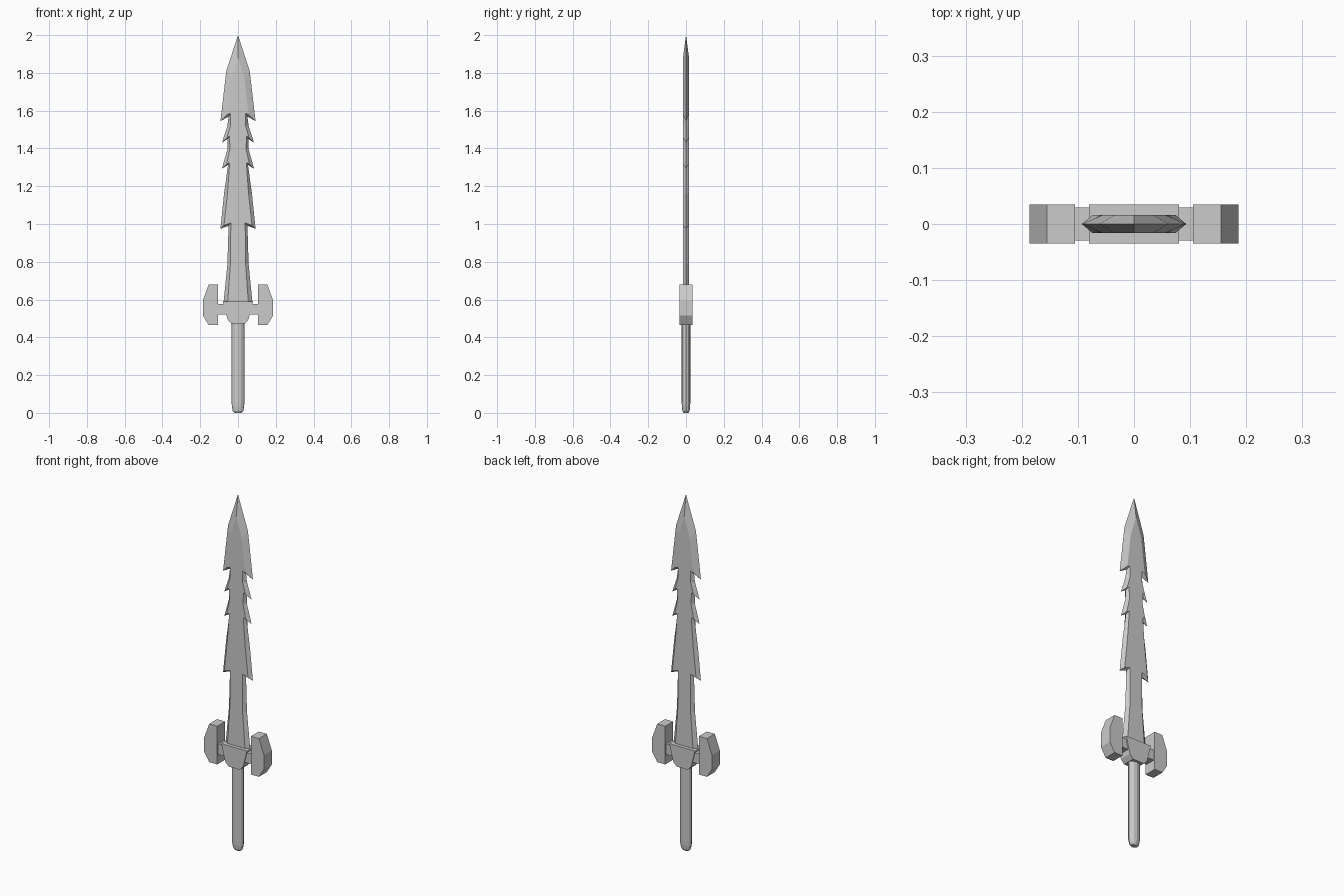
import bpy, bmesh
from math import cos, sin, pi

if "Cube" in bpy.data.objects:
    bpy.data.objects.remove(bpy.data.objects["Cube"])


def finish(name, bm, mirror=(False, False)):
    """Turn a bmesh into an object, optionally mirrored across x / y."""
    bmesh.ops.recalc_face_normals(bm, faces=bm.faces)
    me = bpy.data.meshes.new(name)
    bm.to_mesh(me)
    bm.free()
    ob = bpy.data.objects.new(name, me)
    bpy.context.collection.objects.link(ob)
    if any(mirror):
        m = ob.modifiers.new("mirror", 'MIRROR')
        m.use_axis = (mirror[0], mirror[1], False)
        m.merge_threshold = 0.0005
    return ob


def prism(name, outline, half_y, mirror_x=False):
    """Front-view (x, z) outline given thickness in y."""
    bm = bmesh.new()
    face = bm.faces.new([bm.verts.new((x, -half_y, z)) for x, z in outline])
    ext = bmesh.ops.extrude_face_region(bm, geom=[face])
    for v in ext['geom']:
        if isinstance(v, bmesh.types.BMVert):
            v.co.y = half_y
    return finish(name, bm, (mirror_x, False))


# Blade: sharp outer edge (x, z) paired with the inner edge of the flat (x, z)
edge = [
    ((0.000, 2.00), (0.000, 1.88)),
    ((0.062, 1.81), (0.034, 1.77)),
    ((0.093, 1.545), (0.056, 1.580)),
    ((0.050, 1.568), (0.040, 1.585)),
    ((0.056, 1.52), (0.040, 1.52)),
    ((0.085, 1.43), (0.058, 1.458)),
    ((0.055, 1.45), (0.046, 1.465)),
    ((0.055, 1.40), (0.042, 1.40)),
    ((0.085, 1.293), (0.060, 1.318)),
    ((0.053, 1.312), (0.044, 1.325)),
    ((0.074, 1.16), (0.056, 1.16)),
    ((0.093, 0.975), (0.074, 0.993)),
    ((0.050, 0.99), (0.038, 1.005)),
    ((0.056, 0.79), (0.040, 0.79)),
    ((0.078, 0.57), (0.056, 0.57)),
]
bm = bmesh.new()
outer = [bm.verts.new((x, 0, z)) for (x, z), _ in edge]
inner = [bm.verts.new((x, -0.016, z)) for _, (x, z) in edge]
for i in range(len(edge) - 1):
    bm.faces.new((outer[i], outer[i + 1], inner[i + 1], inner[i]))
bm.faces.new(inner + [bm.verts.new((0, -0.016, 0.57))])
# quarter faces toward -y and is mirrored to the other three quarters
finish("blade", bm, (True, True))

# Guard: central collar, crossbar and two end plates
prism("guard_collar", [(-0.08, 0.59), (0.08, 0.59), (0.056, 0.495), (0.035, 0.472),
                       (-0.035, 0.472), (-0.056, 0.495)], 0.035)
prism("guard_crossbar", [(-0.11, 0.52), (0.11, 0.52), (0.11, 0.577), (-0.11, 0.577)], 0.029)
prism("guard_end_plates", [(0.105, 0.68), (0.155, 0.68), (0.186, 0.595), (0.186, 0.515),
                           (0.155, 0.465), (0.105, 0.465)], 0.035, True)

# Grip: oval rod with a rounded butt
N = 12
bm = bmesh.new()
rings = []
for z, s in ((0.0, 0.55), (0.010, 0.82), (0.035, 0.96), (0.06, 1.0), (0.48, 1.0)):
    rings.append([bm.verts.new((0.034 * s * cos(2 * pi * k / N),
                                0.023 * s * sin(2 * pi * k / N), z)) for k in range(N)])
for a, b in zip(rings, rings[1:]):
    for k in range(N):
        bm.faces.new((a[k], a[(k + 1) % N], b[(k + 1) % N], b[k]))
bm.faces.new(rings[0])
bm.faces.new(rings[-1])
finish("grip", bm)
